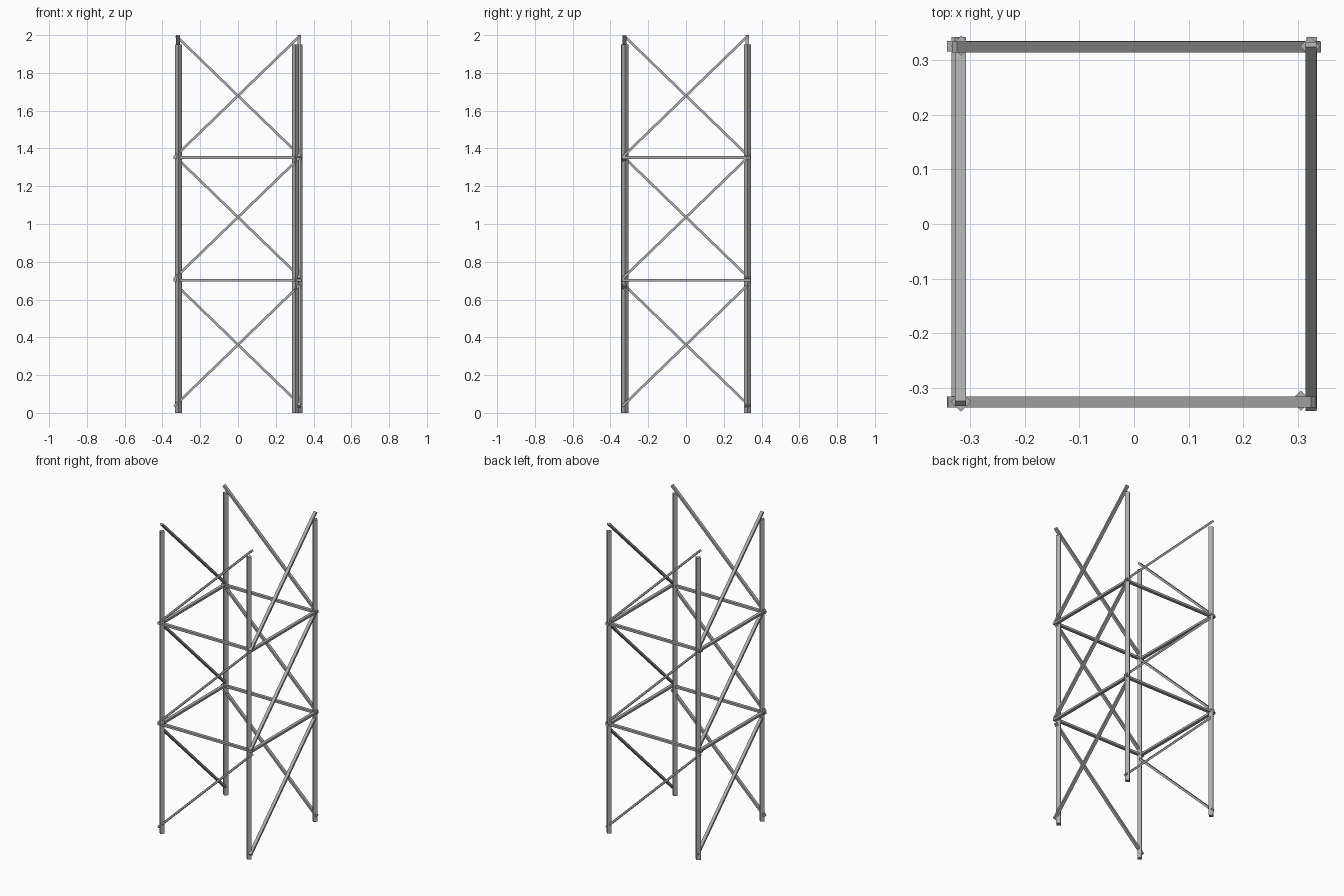
import bpy
from mathutils import Vector, Matrix

if "Cube" in bpy.data.objects:
    bpy.data.objects.remove(bpy.data.objects["Cube"])

# dark grey steel
steel = bpy.data.materials.new("dark_steel")
steel.diffuse_color = (0.42, 0.42, 0.42, 1)
steel.use_nodes = True
steel.node_tree.nodes["Principled BSDF"].inputs["Base Color"].default_value = steel.diffuse_color


def bar(name, a, b, out, width, height):
    """Rectangular bar from a to b; width lies along the 'out' axis."""
    a, b, out = Vector(a), Vector(b), Vector(out).normalized()
    d = (b - a).normalized()
    side = d.cross(out)
    bpy.ops.mesh.primitive_cube_add(size=1)
    o = bpy.context.object
    o.name = name
    o.data.name = name
    size = Matrix.Diagonal((width, height, (b - a).length, 1))
    rot = Matrix((out, side, d)).transposed().to_4x4()
    o.data.transform(rot @ size)
    o.location = (a + b) / 2
    o.data.materials.append(steel)
    return o


# corner posts, square tubes turned 45 degrees
for name, x, y in (("front_left", -0.316, -0.325), ("front_right", 0.305, -0.323),
                   ("back_right", 0.322, 0.325), ("back_left", -0.316, 0.326)):
    bar("post_" + name, (x, y, 0), (x, y, 1.95), (1, 1, 0), 0.026, 0.026)

# each side: name, outward axis, along axis (counter-clockwise),
# beam offset, brace offset, beam start and end
SIDES = (
    ("front", (0, -1, 0), (1, 0, 0), 0.325, 0.3255, -0.342, 0.334),
    ("right", (1, 0, 0), (0, 1, 0), 0.325, 0.324, -0.338, 0.342),
    ("back", (0, 1, 0), (-1, 0, 0), 0.325, 0.324, -0.34, 0.342),
    ("left", (-1, 0, 0), (0, -1, 0), 0.324, 0.317, -0.342, 0.334),
)
UP = Vector((0, 0, 1))
for name, out, along, beam_off, brace_off, start, end in SIDES:
    out, along = Vector(out), Vector(along)
    # horizontal beams
    for i, z in enumerate((0.702, 1.352)):
        base = out * beam_off + UP * z
        bar(f"beam_{name}_{i + 1}", base + along * start, base + along * end,
            out, 0.02, 0.014)
    # one rising diagonal brace per bay
    for i, z in enumerate((0.361, 1.036, 1.679)):
        mid = out * brace_off + UP * z
        run = along * 0.328 + UP * 0.317
        bar(f"brace_{name}_{i + 1}", mid - run * 1.03, mid + run, out, 0.02, 0.013)
